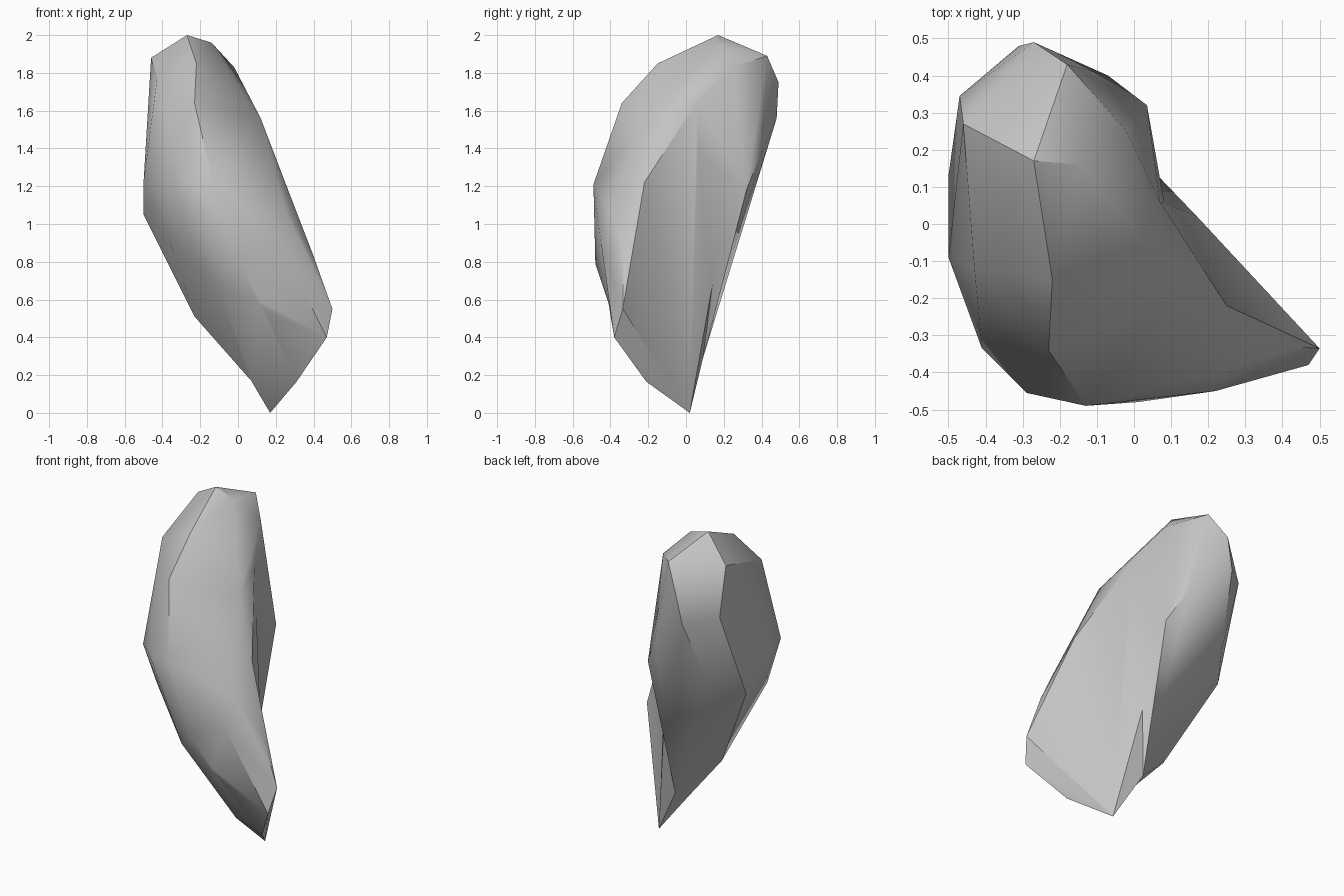
import bpy, bmesh, math

cube = bpy.data.objects.get("Cube")
if cube:
    bpy.data.objects.remove(cube, do_unlink=True)

# Single stone colour
stone = bpy.data.materials.new("grey_stone")
stone.use_nodes = True
colour = (0.55, 0.55, 0.55, 1.0)
stone.diffuse_color = colour
bsdf = next(n for n in stone.node_tree.nodes if n.type == 'BSDF_PRINCIPLED')
bsdf.inputs["Base Color"].default_value = colour
bsdf.inputs["Roughness"].default_value = 0.9


def chunk(name, corners):
    """A faceted convex stone chunk wrapped around its corner points."""
    bm = bmesh.new()
    for c in corners:
        bm.verts.new(c)
    bmesh.ops.convex_hull(bm, input=bm.verts[:])
    loose = [v for v in bm.verts if not v.link_faces]
    bmesh.ops.delete(bm, geom=loose, context='VERTS')
    bmesh.ops.recalc_face_normals(bm, faces=bm.faces[:])
    mesh = bpy.data.meshes.new(name)
    bm.to_mesh(mesh)
    bm.free()
    mesh.materials.append(stone)
    obj = bpy.data.objects.new(name, mesh)
    bpy.context.collection.objects.link(obj)
    return obj


# Corners shared by neighbouring chunks
under = (0.07, -0.12, 0.17)
foot = (0.17, 0.02, 0.0)
ridge = (0.25, -0.22, 1.22)
belly = [(0.25, -0.40, 1.075), (0.22, -0.45, 0.90),
         (0.11, -0.41, 0.58), (0.15, -0.39, 0.53)]
seam = [(0.07, 0.06, 1.65), (0.12, -0.16, 1.56), (0.055, 0.14, 0.68),
        (0.01, 0.09, 0.29), under, (-0.11, -0.39, 0.68),
        (0.01, -0.48, 0.79), (-0.13, -0.49, 1.21)]

# Tall main body: crown, left flank, back
crown = [(-0.27, 0.17, 2.0), (-0.14, 0.16, 1.96), (-0.46, 0.27, 1.88),
         (-0.18, 0.43, 1.89), (-0.02, 0.25, 1.83), (-0.27, 0.49, 1.75),
         (-0.22, -0.15, 1.85), (-0.23, -0.34, 1.64), (-0.43, -0.12, 1.76)]
flank = [(-0.47, 0.345, 1.59), (-0.50, -0.09, 1.22), (-0.50, 0.13, 1.05),
         (-0.41, -0.335, 1.19), (-0.29, -0.455, 1.22), (-0.37, -0.26, 0.935),
         (-0.23, -0.02, 0.51)]
back = [(-0.31, 0.48, 1.56), (-0.07, 0.40, 1.38), (0.035, 0.32, 1.18),
        (-0.07, 0.305, 1.11), (-0.37, 0.32, 1.15)]
rock = chunk("rock", crown + flank + back + seam)

# Middle wedge below the shoulder, and toe running out to the front corner
wedge = chunk("rock_wedge", seam + belly + [ridge, foot])
toe = chunk("rock_toe", belly + [
    ridge, foot, under, (0.40, -0.33, 0.83), (0.50, -0.335, 0.55),
    (0.47, -0.38, 0.40), (0.31, -0.21, 0.165)])

# Fuse the chunks into one stone
bpy.ops.object.select_all(action='DESELECT')
bpy.context.view_layer.objects.active = rock
rock.select_set(True)
for part in (wedge, toe):
    part.hide_render = True
    fuse = rock.modifiers.new("fuse", 'BOOLEAN')
    fuse.operation = 'UNION'
    fuse.solver = 'EXACT'
    fuse.object = part
    bpy.ops.object.modifier_apply(modifier=fuse.name)
    bpy.data.objects.remove(part, do_unlink=True)

# Clean tiny slivers along the joins
bm = bmesh.new()
bm.from_mesh(rock.data)
bmesh.ops.remove_doubles(bm, verts=bm.verts[:], dist=0.006)
bmesh.ops.recalc_face_normals(bm, faces=bm.faces[:])
bm.to_mesh(rock.data)
bm.free()

# Soft facets with crisp main ridges
bpy.ops.object.shade_smooth_by_angle(angle=math.radians(30))
